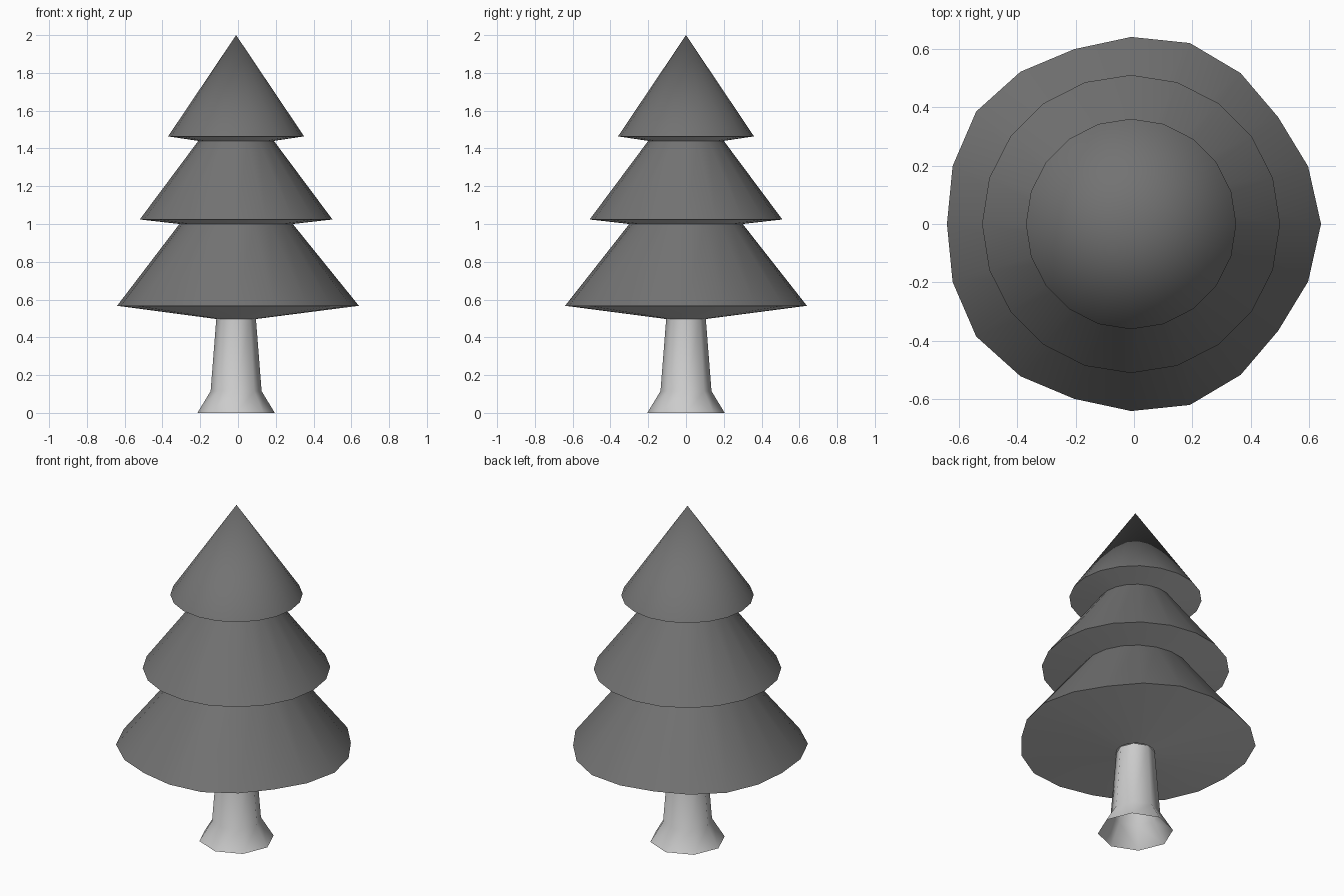
import bpy, bmesh, math

if "Cube" in bpy.data.objects:
    bpy.data.objects.remove(bpy.data.objects["Cube"])

CX = -0.01  # the tree axis sits slightly left of the overall centre

dark = bpy.data.materials.new("dark_needles")
dark.diffuse_color = (0.17, 0.17, 0.17, 1)
dark.use_nodes = True
dark.node_tree.nodes["Principled BSDF"].inputs["Base Color"].default_value = dark.diffuse_color
light = bpy.data.materials.new("light_grey")
light.diffuse_color = (0.8, 0.8, 0.8, 1)
light.use_nodes = True
light.node_tree.nodes["Principled BSDF"].inputs["Base Color"].default_value = light.diffuse_color


def lathe(name, profile, sides, uneven=None, uneven_row=None, mats=None):
    """Turn (radius, height) rows, listed upwards, around the tree axis."""
    bm = bmesh.new()
    rows = []
    for i, (r, z) in enumerate(profile):
        row = []
        for k in range(sides):
            rr = uneven[min(k, sides - k)] if i == uneven_row else r
            a = 2 * math.pi * k / sides
            row.append(bm.verts.new((CX + rr * math.cos(a), rr * math.sin(a), z)))
        rows.append(row)
    for i in range(len(rows) - 1):
        for k in range(sides):
            n = (k + 1) % sides
            f = bm.faces.new((rows[i][k], rows[i][n], rows[i + 1][n], rows[i + 1][k]))
            # rows alternate: pale underside, dark upper side
            f.material_index = i % 2 if mats else 0
    bmesh.ops.remove_doubles(bm, verts=bm.verts, dist=0.0001)
    me = bpy.data.meshes.new(name)
    bm.to_mesh(me)
    bm.free()
    for m in mats or []:
        me.materials.append(m)
    ob = bpy.data.objects.new(name, me)
    bpy.context.collection.objects.link(ob)
    bpy.ops.object.select_all(action='DESELECT')
    ob.select_set(True)
    bpy.context.view_layer.objects.active = ob
    bpy.ops.object.shade_smooth_by_angle(angle=math.radians(60))
    return ob


# Trunk: eight sides, flared foot, open at the bottom
lathe("trunk", [(0.205, 0), (0.135, 0.115), (0.105, 0.497)], 8)

# Foliage: three skirts in one continuous profile, lowest rim slightly uneven
rim = [0.65, 0.637, 0.622, 0.638, 0.651, 0.64, 0.629, 0.644, 0.655, 0.642, 0.63]
lathe("foliage",
      [(0.105, 0.497), (0.64, 0.567),
       (0.30, 1.00), (0.51, 1.024),
       (0.20, 1.44), (0.36, 1.464),
       (0.0, 2.0)],
      20, uneven=rim, uneven_row=1, mats=[light, dark])
